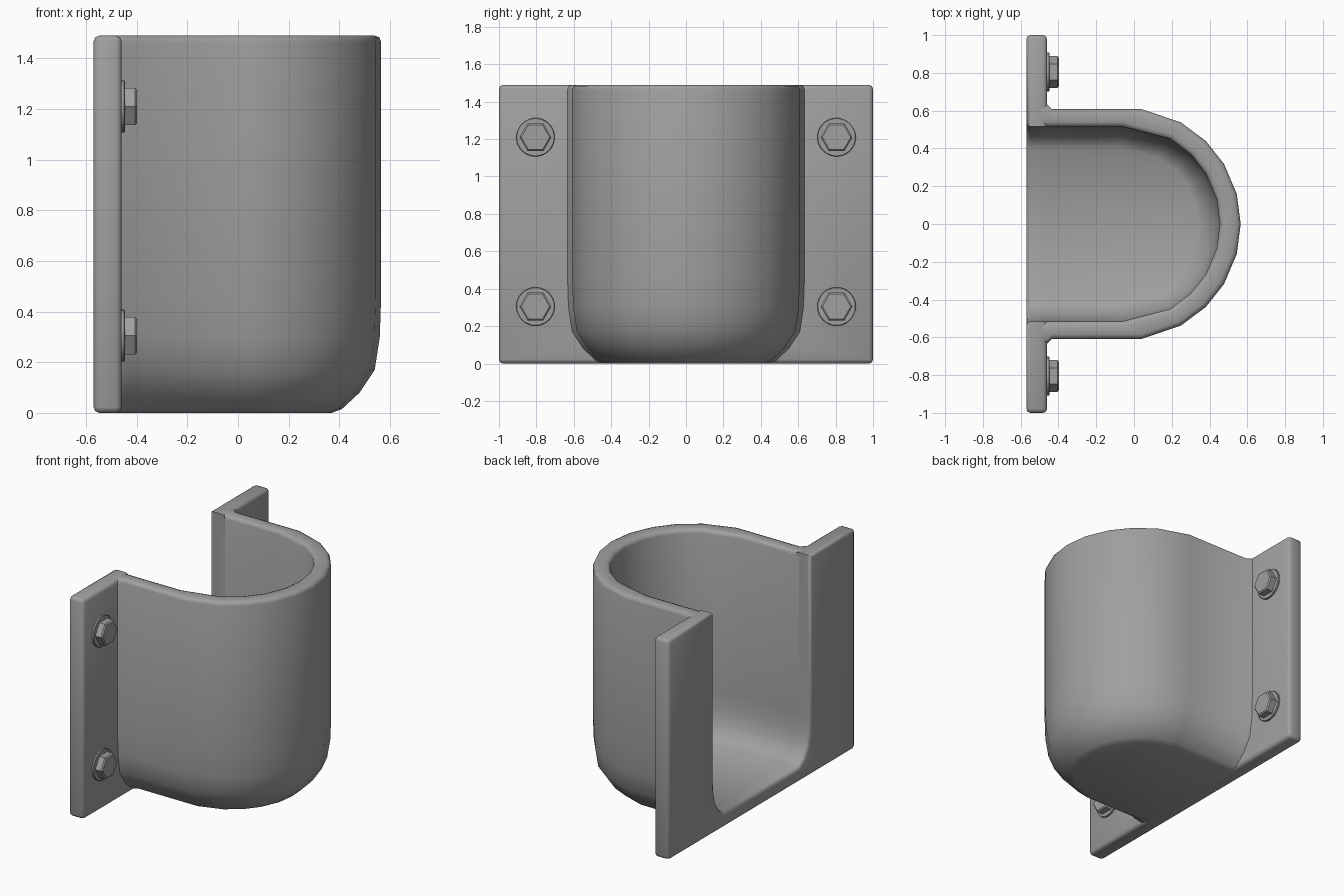
import bpy, bmesh, math
from mathutils import Matrix

cube = bpy.data.objects.get("Cube")
if cube:
    bpy.data.objects.remove(cube, do_unlink=True)

grey = bpy.data.materials.new("mid grey")
grey.use_nodes = True
grey.diffuse_color = (0.35, 0.35, 0.35, 1)
grey.node_tree.nodes["Principled BSDF"].inputs["Base Color"].default_value = (0.35, 0.35, 0.35, 1)

TOP, BACK, FACE = 1.49, -0.57, -0.46
ROUND = 0.022


def finish(name, bm, angle=50):
    bmesh.ops.recalc_face_normals(bm, faces=bm.faces)
    mesh = bpy.data.meshes.new(name)
    bm.to_mesh(mesh)
    bm.free()
    mesh.materials.append(grey)
    mesh.shade_smooth()
    mesh.set_sharp_from_angle(angle=math.radians(angle))
    obj = bpy.data.objects.new(name, mesh)
    bpy.context.collection.objects.link(obj)
    return obj


# Wall section as (radius, height): outside upward, then inside downward
outer = [(0.42, 0), (0.46, 0.015), (0.53, 0.08), (0.59, 0.17), (0.61, 0.3),
         (0.615, 0.45), (0.615, 1.465), (0.608, 1.483), (0.59, TOP)]
inner = [(0.54, TOP), (0.522, 1.483), (0.515, 1.465), (0.515, 0.4),
         (0.51, 0.29), (0.49, 0.2), (0.45, 0.135), (0.4, 0.1)]


def u_row(radius, is_outer):
    """Half-round plan with straight arms and a small flare at the plate."""
    centre, first = (-0.05, 81.5) if is_outer else (-0.06, 90)
    flare = 0.025 if is_outer else 0
    arm = radius * math.sin(math.radians(first))
    half = [(-0.49, arm + flare), (FACE, arm + flare), (-0.435, arm)]
    for a in (first, 61, 45.5, 31, 15):
        t = math.radians(a)
        half.append((centre + radius * math.cos(t), radius * math.sin(t)))
    return half + [(centre + radius, 0)] + [(x, -y) for x, y in reversed(half)]


# Rounded U-shaped pocket
bm = bmesh.new()
rows = []
for section, is_outer in ((outer, True), (inner, False)):
    for r, z in section:
        rows.append([bm.verts.new((x, y, z)) for x, y in u_row(r, is_outer)])
for a, b in zip(rows, rows[1:]):
    for i in range(len(a) - 1):
        bm.faces.new((a[i], a[i + 1], b[i + 1], b[i]))
bm.faces.new(rows[0])
bm.faces.new(rows[-1])
finish("pocket_shell", bm)

# Mounting plate with a matching opening
opening = [(0.515, TOP)] + inner[3:]
right_half = [(1, 0), (1, TOP)] + opening
outline = right_half + [(-y, z) for y, z in reversed(right_half)]
bm = bmesh.new()
face = bm.faces.new([bm.verts.new((BACK, y, z)) for y, z in outline])
ext = bmesh.ops.extrude_face_region(bm, geom=[face], use_keep_orig=True)
bmesh.ops.translate(bm, vec=(FACE - BACK, 0, 0),
                    verts=[v for v in ext["geom"] if isinstance(v, bmesh.types.BMVert)])
bmesh.ops.recalc_face_normals(bm, faces=bm.faces)
edges = [e for e in bm.edges
         if all(v.co.x < BACK + 0.01 for v in e.verts)
         or any(abs(v.co.y) > 0.9 for v in e.verts)]
bmesh.ops.bevel(bm, geom=edges, offset=ROUND, segments=2, profile=0.5, affect='EDGES')
finish("mounting_plate", bm)


# Bolts: washer and hexagonal head
def disc(name, sides, radius, x0, x1, y, z, chamfer, turn=0):
    bm = bmesh.new()
    place = (Matrix.Translation(((x0 + x1) / 2, y, z))
             @ Matrix.Rotation(math.radians(90), 4, 'Y')
             @ Matrix.Rotation(math.radians(turn), 4, 'Z'))
    bmesh.ops.create_cone(bm, cap_ends=True, segments=sides, radius1=radius,
                          radius2=radius, depth=x1 - x0, matrix=place)
    rim = [e for e in bm.edges if all(v.co.x > x1 - 0.001 for v in e.verts)]
    bmesh.ops.bevel(bm, geom=rim, offset=chamfer, segments=1, affect='EDGES')
    finish(name, bm, 30)


for side, y in (("left", 0.805), ("right", -0.805)):
    for level, z in (("lower", 0.305), ("upper", 1.21)):
        disc(f"washer_{level}_{side}", 32, 0.103, FACE - 0.01, -0.447, y, z, 0.003)
        disc(f"bolt_head_{level}_{side}", 6, 0.085, -0.45, -0.398, y, z, 0.008)
